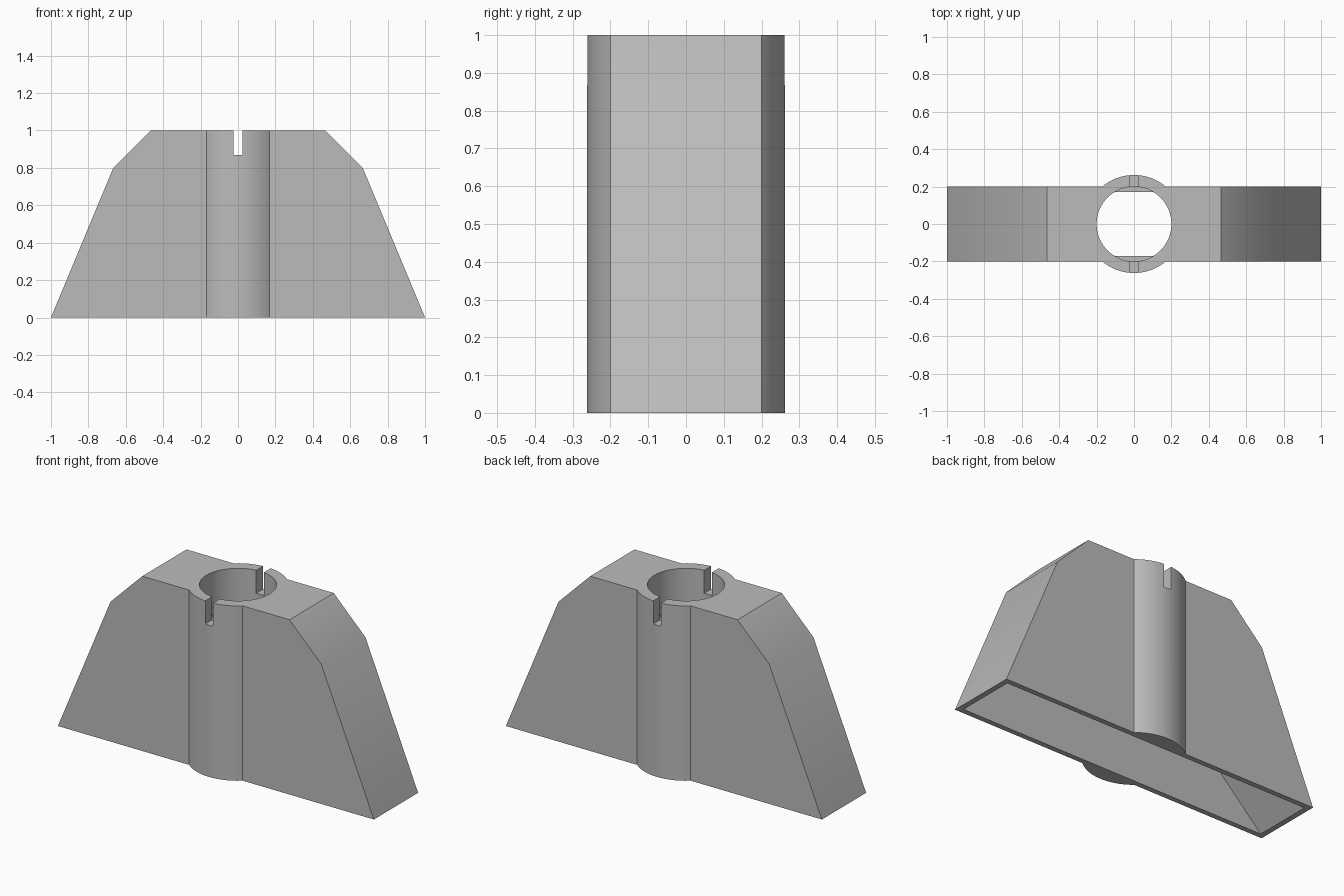
import bpy, bmesh, math

cube = bpy.data.objects.get("Cube")
if cube:
    bpy.data.objects.remove(cube, do_unlink=True)

grey = bpy.data.materials.new("light grey")
grey.use_nodes = True
grey.diffuse_color = (0.5, 0.5, 0.5, 1)
grey.node_tree.nodes["Principled BSDF"].inputs["Base Color"].default_value = (0.5, 0.5, 0.5, 1)


def finish(bm, name):
    bmesh.ops.recalc_face_normals(bm, faces=bm.faces)
    mesh = bpy.data.meshes.new(name)
    bm.to_mesh(mesh)
    bm.free()
    obj = bpy.data.objects.new(name, mesh)
    bpy.context.collection.objects.link(obj)
    mesh.materials.append(grey)
    return obj


def slab(name, half, depth):
    """Extrude a profile, mirrored in x, from -depth to +depth in y."""
    outline = half + [(-x, z) for x, z in reversed(half)]
    bm = bmesh.new()
    face = bm.faces.new([bm.verts.new((x, -depth, z)) for x, z in outline])
    made = bmesh.ops.extrude_face_region(bm, geom=[face])["geom"]
    verts = [v for v in made if isinstance(v, bmesh.types.BMVert)]
    bmesh.ops.translate(bm, verts=verts, vec=(0, 2 * depth, 0))
    return finish(bm, name)


def cylinder(name, radius, low, high):
    bm = bmesh.new()
    bmesh.ops.create_cone(bm, cap_ends=True, segments=96, radius1=radius,
                          radius2=radius, depth=high - low)
    bmesh.ops.translate(bm, verts=bm.verts, vec=(0, 0, (low + high) / 2))
    return finish(bm, name)


def combine(target, tool, operation):
    tool.hide_render = True
    mod = target.modifiers.new(tool.name, "BOOLEAN")
    mod.operation, mod.object, mod.solver = operation, tool, "EXACT"
    bpy.ops.object.select_all(action="DESELECT")
    bpy.context.view_layer.objects.active = target
    target.select_set(True)
    bpy.ops.object.modifier_apply(modifier=mod.name)
    bpy.data.objects.remove(tool, do_unlink=True)


# Tapered body with a round sleeve through the middle
body = slab("holder_body", [(1, 0), (0.667, 0.8), (0.466, 1)], 0.2)
combine(body, cylinder("sleeve", 0.262, 0, 1), "UNION")

# Funnel-shaped hollow, open underneath
combine(body, slab("hollow", [(1.01, -0.04), (0.2, 0.75), (0.2, 0.8)], 0.17), "DIFFERENCE")

# Round hole from the top down into the hollow
combine(body, cylinder("hole", 0.2, 0.75, 1.1), "DIFFERENCE")

# Narrow slot across the sleeve
combine(body, slab("slot", [(0.024, 0.868), (0.024, 1.1)], 0.4), "DIFFERENCE")

body.select_set(True)
bpy.context.view_layer.objects.active = body
bpy.ops.object.shade_smooth_by_angle(angle=math.radians(30))
